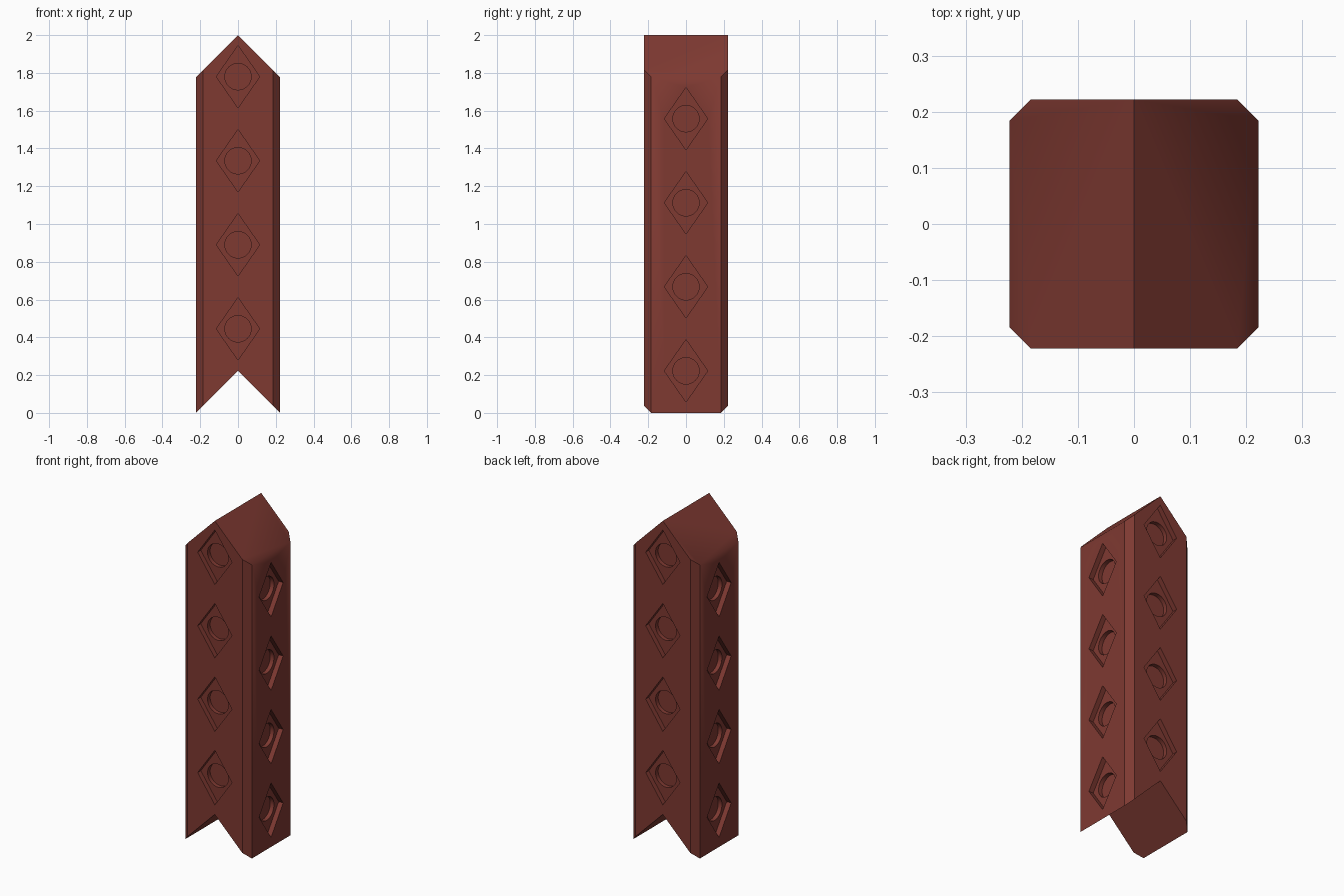
import bpy, bmesh, math
from mathutils import Matrix, Vector

cube = bpy.data.objects.get("Cube")
if cube:
    bpy.data.objects.remove(cube, do_unlink=True)

HALF = 0.222      # half width of the post
CHAMFER = 0.038   # corner cut
STEP = 0.445      # spacing of the recesses
RECESS, BORE = 0.03, 0.055

red = bpy.data.materials.new("brick red")
red.use_nodes = True
colour = (0.209, 0.041, 0.031, 1)
red.diffuse_color = colour
red.node_tree.nodes["Principled BSDF"].inputs["Base Color"].default_value = colour


def add_object(name, bm):
    mesh = bpy.data.meshes.new(name)
    bmesh.ops.recalc_face_normals(bm, faces=bm.faces)
    bm.to_mesh(mesh)
    bm.free()
    mesh.materials.append(red)
    obj = bpy.data.objects.new(name, mesh)
    bpy.context.collection.objects.link(obj)
    return obj


def cut_plane(bm, point, normal):
    # Trim away everything on the normal side and close the opening
    geom = bm.verts[:] + bm.edges[:] + bm.faces[:]
    cut = bmesh.ops.bisect_plane(bm, geom=geom, plane_co=point, plane_no=normal,
                                 clear_outer=True)["geom_cut"]
    edges = [e for e in cut if isinstance(e, bmesh.types.BMEdge)]
    bmesh.ops.holes_fill(bm, edges=edges)


def prism_cutter(name, sides, size_x, size_z, depth):
    # One prism per recess on all four faces
    bm = bmesh.new()
    for turn in range(4):
        first = STEP if turn % 2 == 0 else STEP / 2
        for row in range(4):
            place = (Matrix.Rotation(turn * math.pi / 2, 4, "Z")
                     @ Matrix.Translation((0, -HALF, first + row * STEP))
                     @ Matrix.Diagonal((size_x, 2 * depth, size_z, 1))
                     @ Matrix.Rotation(math.pi / 2, 4, "X"))
            bmesh.ops.create_cone(bm, cap_ends=True, segments=sides, radius1=1,
                                  radius2=1, depth=1, matrix=place)
    obj = add_object(name, bm)
    obj.hide_render = True
    return obj


# Gabled post with a matching notch underneath
bm = bmesh.new()
outline = [(-HALF, 0), (0, HALF), (HALF, 0), (HALF, 2 - HALF), (0, 2), (-HALF, 2 - HALF)]
face = bm.faces.new([bm.verts.new((x, -HALF, z)) for x, z in outline])
grown = bmesh.ops.extrude_face_region(bm, geom=[face])["geom"]
bmesh.ops.translate(bm, vec=(0, 2 * HALF, 0),
                    verts=[v for v in grown if isinstance(v, bmesh.types.BMVert)])
for sx in (-1, 1):
    for sy in (-1, 1):
        cut_plane(bm, (sx * HALF, sy * (HALF - CHAMFER), 0), (sx, sy, 0))
post = add_object("post", bm)

# Diamond recesses with a round bore in each
cutters = [prism_cutter("diamond_cutter", 4, 0.115, 0.165, RECESS),
           prism_cutter("bore_cutter", 32, 0.07, 0.07, BORE)]
for cutter in cutters:
    mod = post.modifiers.new(cutter.name, "BOOLEAN")
    mod.operation, mod.solver, mod.object = "DIFFERENCE", "EXACT", cutter
bpy.context.view_layer.update()
graph = bpy.context.evaluated_depsgraph_get()
post_mesh = bpy.data.meshes.new_from_object(post.evaluated_get(graph))
post.modifiers.clear()
post.data = post_mesh
for cutter in cutters:
    bpy.data.objects.remove(cutter, do_unlink=True)

# Smooth bores and eaves, every other edge sharp
bm = bmesh.new()
bm.from_mesh(post_mesh)
for f in bm.faces:
    f.smooth = True
for e in bm.edges:
    a, b = (v.co for v in e.verts)
    eave = all(abs(p.x) > HALF - 0.001 and p.z > 1.7 for p in (a, b)) and abs(a.z - b.z) < 0.001
    e.smooth = eave or e.calc_face_angle(math.pi) < 0.4
bm.to_mesh(post_mesh)
bm.free()
